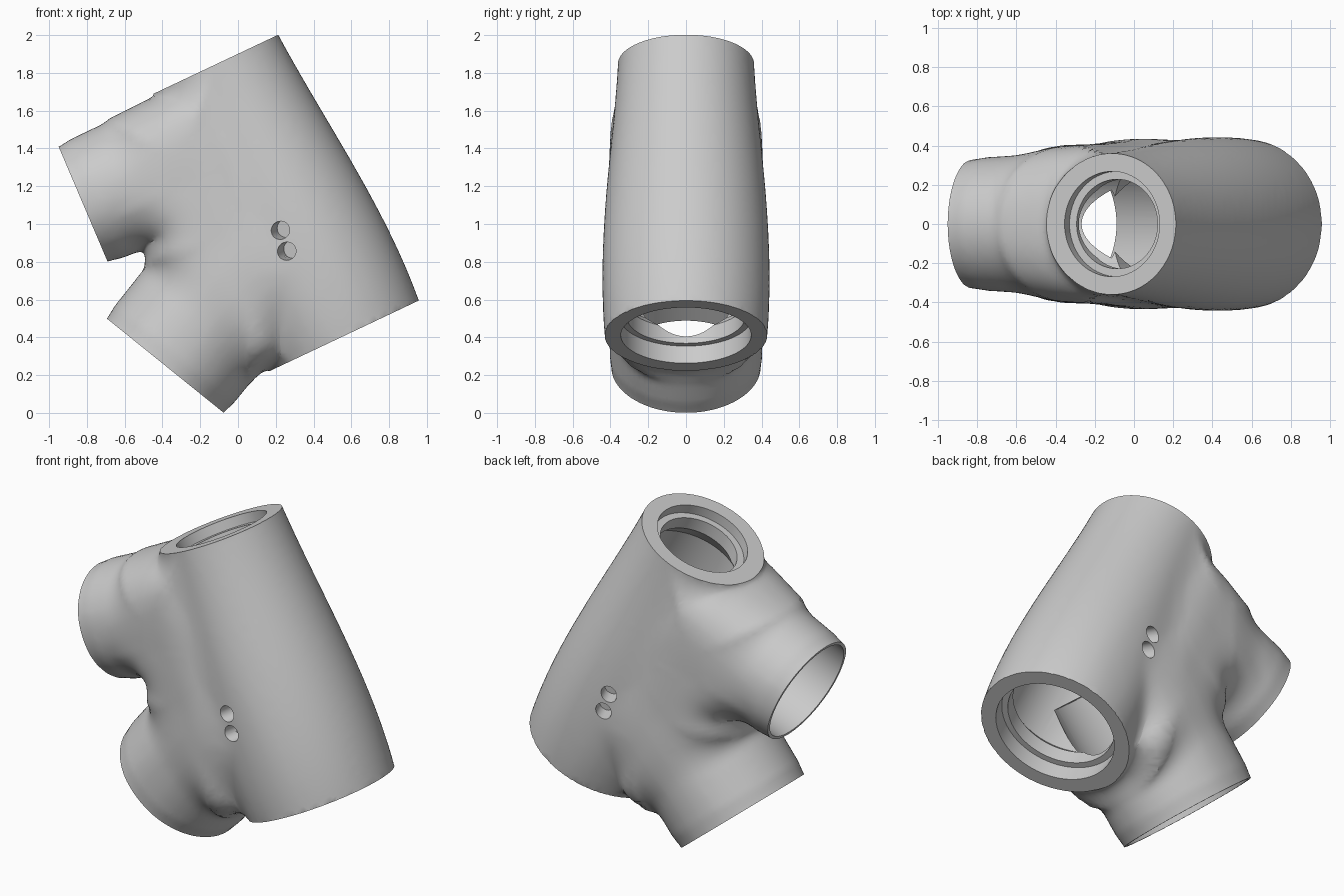
import bpy, bmesh, math
from mathutils import Vector

if "Cube" in bpy.data.objects:
    bpy.data.objects.remove(bpy.data.objects["Cube"])

Y = Vector((0, 1, 0))
# Frame of each tube: outer end point, unit direction into the body
HEAD_P, HEAD_D, HEAD_L = Vector((-.112, 0, 1.848)), Vector((.4275, 0, -.904)).normalized(), 1.59
UP_P, UP_D, UP_L = Vector((-.82, 0, 1.105)), Vector((.92, 0, .392)).normalized(), .58
LOW_P, LOW_D, LOW_L = Vector((-.385, 0, .25)), Vector((.627, 0, .778)).normalized(), .62
# Outer radius along the side tubes, blend size along the head, width limits
UP_R = [(0, .33), (.08, .343), (.5, .36)]
LOW_R = [(0, .397), (.08, .407), (.5, .41), (.95, .40)]
BLEND = [(0, .03), (.3, .08), (.6, .12), (1.2, .12), (1.55, .07)]
WIDTH = [(-.85, .36), (-.4, .43), (0, .465), (.4, .475)]
# Web filling the angles between the tubes: side outline and half thickness
WEB = [(-.15, 1.80), (.33, .76), (.24, .30), (.06, .21), (-.28, .55),
       (-.47, .80), (-.47, .90), (-.66, 1.02), (-.66, 1.54), (-.40, 1.68)]
WEB_W = [(-.7, .335), (-.4, .392), (0, .43), (.4, .44)]


def lerp(table, t):
    if t <= table[0][0]:
        return table[0][1]
    for (a, ra), (b, rb) in zip(table, table[1:]):
        if t < b:
            return ra + (rb - ra) * (t - a) / (b - a)
    return table[-1][1]


def head_r(t):
    t = min(max(t, 0), HEAD_L)
    return .36 + .051 * t + .0818 * t * t - .0540 * t ** 3


def smin(a, b, k):
    h = max(k - abs(a - b), 0)
    return min(a, b) - h * h / (4 * k)


def smax(a, b, k):
    return -smin(-a, -b, k)


def tube_field(p, o, d, length, radii):
    q = p - o
    t = q.dot(d)
    return (q - d * min(t, length)).length - lerp(radii, t)


def outline_field(x, z):
    # Signed distance to the web outline
    best, inside = 9, False
    for i, (ax, az) in enumerate(WEB):
        bx, bz = WEB[i - 1]
        ex, ez, wx, wz = bx - ax, bz - az, x - ax, z - az
        s = min(max((wx * ex + wz * ez) / (ex * ex + ez * ez), 0), 1)
        best = min(best, (wx - ex * s) ** 2 + (wz - ez * s) ** 2)
        if (az > z) != (bz > z) and x < ax + ex * (z - az) / ez:
            inside = not inside
    return -math.sqrt(best) if inside else math.sqrt(best)


def field(p):
    # Soft blend of head, two sockets and web, limited in width
    q = p - HEAD_P
    t = q.dot(HEAD_D)
    head = (q - HEAD_D * t).length - head_r(t)
    head = smax(head, t - HEAD_L - .025, .02)
    up = tube_field(p, UP_P, UP_D, UP_L, UP_R)
    low = tube_field(p, LOW_P, LOW_D, LOW_L, LOW_R)
    body = smin(smin(up, low, .10), head, lerp(BLEND, t))
    web = smax(outline_field(p.x, p.z), abs(p.y) - lerp(WEB_W, p.x), .30)
    body = smin(body, web, .07)
    return smax(body, abs(p.y) - lerp(WIDTH, p.x), .06)


def lathe(name, o, d, profile, n=72):
    # Closed solid of revolution from (distance, radius) pairs
    u = (Y.cross(d) if abs(d.y) < .99 else Vector((1, 0, 0))).normalized()
    w = d.cross(u)
    bm = bmesh.new()
    rings = []
    for t, r in profile:
        rings.append([bm.verts.new(o + d * t + u * (r * math.cos(2 * math.pi * i / n))
                                   + w * (r * math.sin(2 * math.pi * i / n))) for i in range(n)])
    for a, b in zip(rings, rings[1:]):
        for i in range(n):
            j = (i + 1) % n
            bm.faces.new((a[i], a[j], b[j], b[i]))
    bm.faces.new(rings[0])
    bm.faces.new(rings[-1])
    bmesh.ops.recalc_face_normals(bm, faces=bm.faces)
    me = bpy.data.meshes.new(name)
    bm.to_mesh(me)
    bm.free()
    ob = bpy.data.objects.new(name, me)
    bpy.context.collection.objects.link(ob)
    return ob


def apply_mod(ob, mod):
    bpy.context.view_layer.objects.active = ob
    bpy.ops.object.modifier_apply(modifier=mod.name)


def boolean(ob, other, op='DIFFERENCE'):
    m = ob.modifiers.new("bool", 'BOOLEAN')
    m.operation, m.object, m.solver = op, other, 'EXACT'
    apply_mod(ob, m)
    bpy.data.objects.remove(other, do_unlink=True)


# Rough body: overlapping tubes and a web core, remeshed
body = lathe("frame_joint", HEAD_P, HEAD_D,
             [(-.15, .36), (.2, .37), (.9, .43), (HEAD_L + .02, .425)])
boolean(body, lathe("upper", UP_P, UP_D, [(-.15, .33), (.93, .36)]), 'UNION')
boolean(body, lathe("lower", LOW_P, LOW_D, [(-.15, .395), (.95, .40)]), 'UNION')
boolean(body, lathe("core", Vector((-.2, -.3, .92)), Y, [(0, .25), (.6, .25)]), 'UNION')
rm = body.modifiers.new("remesh", 'REMESH')
rm.mode, rm.voxel_size = 'VOXEL', .028
apply_mod(body, rm)

# Pull the surface onto the blended shape
bm = bmesh.new()
bm.from_mesh(body.data)
E = .002
AXES = [Vector((E, 0, 0)), Vector((0, E, 0)), Vector((0, 0, E))]
ENDS = [(HEAD_P, HEAD_D), (UP_P, UP_D), (LOW_P, LOW_D)]
active = [v for v in bm.verts
          if not any((v.co - o).dot(d) < -.08 and (v.co - o - d * (v.co - o).dot(d)).length < .5
                     for o, d in ENDS)]
for step in range(5):
    if step in (1, 2, 3):
        bmesh.ops.smooth_vert(bm, verts=active, factor=.5,
                              use_axis_x=True, use_axis_y=True, use_axis_z=True)
    for v in active:
        f = field(v.co)
        if abs(f) < .0004:
            continue
        g = Vector([(field(v.co + a) - f) / E for a in AXES])
        s = g.length_squared
        if s > .05:
            move = g * (-f / s)
            if move.length > .08:
                move *= .08 / move.length
            v.co += move
bm.to_mesh(body.data)
bm.free()

# Trim the four ends flat
boolean(body, lathe("trim", HEAD_P, HEAD_D, [(-.4, .6), (0, .6)]))
boolean(body, lathe("trim", HEAD_P, HEAD_D, [(HEAD_L, .46), (HEAD_L + .3, .46)]))
boolean(body, lathe("trim", UP_P, UP_D, [(-.4, .41), (0, .41)]))
boolean(body, lathe("trim", LOW_P, LOW_D, [(-.4, .52), (0, .52)]))

# Stepped head bore and the two straight socket bores
boolean(body, lathe("bore", HEAD_P, HEAD_D, [
    (-.1, .268), (.06, .268), (.06, .228), (.14, .228), (.24, .31), (.5, .33),
    (1.36, .345), (1.40, .31), (1.49, .31), (1.49, .345), (1.75, .345)]))
boolean(body, lathe("bore", UP_P, UP_D, [(-.1, .312), (.8, .312)]))
boolean(body, lathe("bore", LOW_P, LOW_D, [(-.1, .38), (.85, .38)]))

# Pairs of slanted cable ports on both sides
for side in (-1, 1):
    for x, z in ((.22, .965), (.255, .855)):
        d = Vector((.35, -side, .12)).normalized()
        boolean(body, lathe("port", Vector((x, side * .44, z)), d, [(-.1, .048), (.10, .048)], 32))

bpy.ops.object.select_all(action='DESELECT')
body.select_set(True)
bpy.context.view_layer.objects.active = body
bpy.ops.object.shade_smooth_by_angle(angle=math.radians(32))
